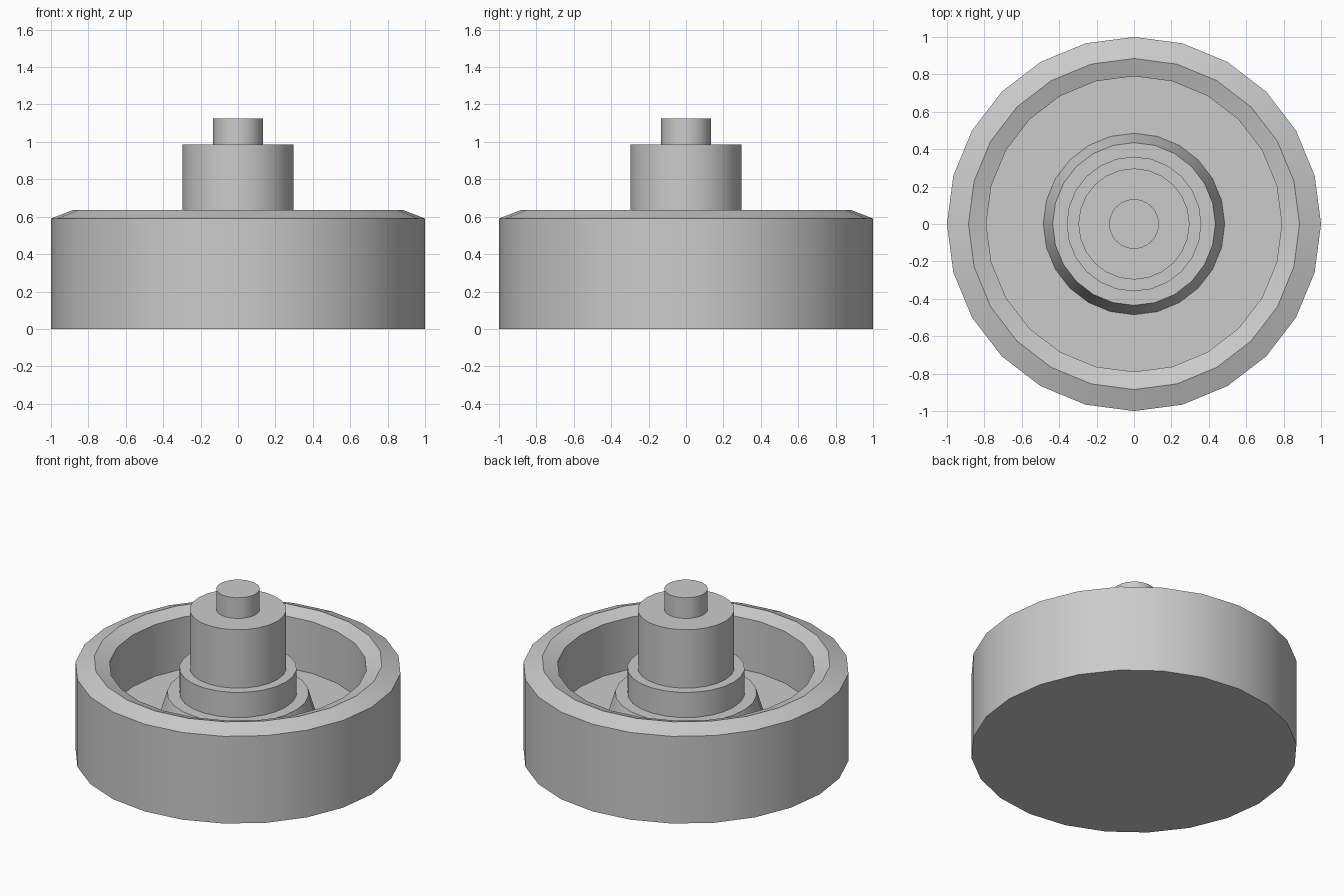
import bpy, bmesh
from math import cos, sin, tau, radians

if "Cube" in bpy.data.objects:
    bpy.data.objects.remove(bpy.data.objects["Cube"])

SIDES = 24


def lathe(name, profile):
    """Revolve (radius, z) points, listed bottom to top, with flat end caps."""
    bm = bmesh.new()
    rings = [[bm.verts.new((r * cos(tau * i / SIDES), r * sin(tau * i / SIDES), z))
              for i in range(SIDES)] for r, z in profile]
    for low, high in zip(rings, rings[1:]):
        for i in range(SIDES):
            j = (i + 1) % SIDES
            bm.faces.new((low[i], low[j], high[j], high[i]))
    bm.faces.new(rings[0][::-1])
    bm.faces.new(rings[-1])
    mesh = bpy.data.meshes.new(name)
    bm.to_mesh(mesh)
    bm.free()
    obj = bpy.data.objects.new(name, mesh)
    bpy.context.collection.objects.link(obj)
    bpy.ops.object.select_all(action='DESELECT')
    obj.select_set(True)
    bpy.context.view_layer.objects.active = obj
    bpy.ops.object.shade_smooth_by_angle(angle=radians(30))
    return obj


# Round cup with bevelled rim, recessed floor and tapered hub
lathe("housing", [(1, 0), (1, 0.59), (0.885, 0.635), (0.79, 0.60),
                  (0.79, 0.25), (0.485, 0.25), (0.435, 0.42)])

# Stepped centre: collar, shaft and tip
lathe("collar", [(0.36, 0.42), (0.36, 0.59)])
lathe("shaft", [(0.297, 0.59), (0.297, 0.985)])
lathe("tip", [(0.133, 0.985), (0.133, 1.125)])
